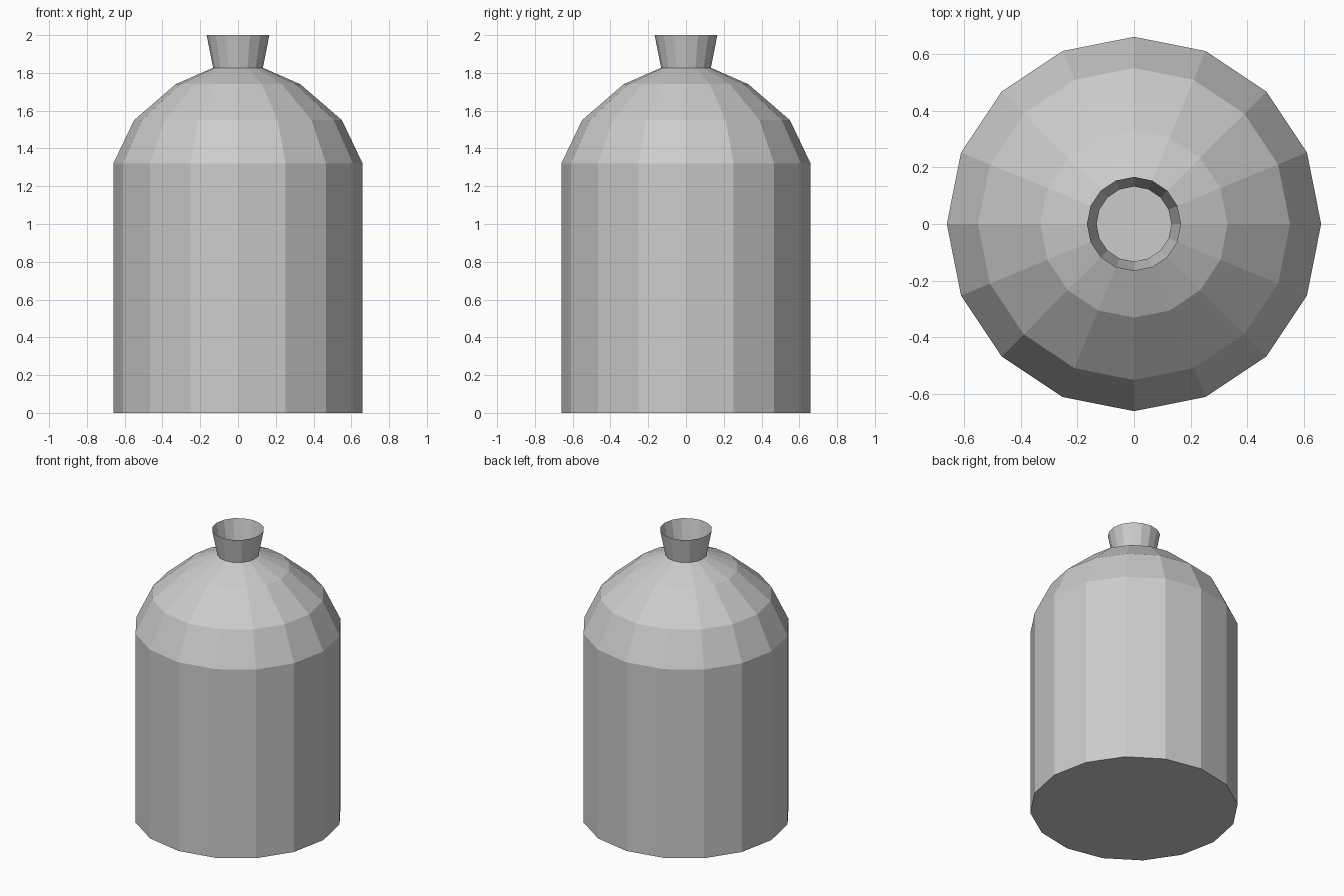
import bpy, bmesh
from math import cos, sin, tau

if "Cube" in bpy.data.objects:
    bpy.data.objects.remove(bpy.data.objects["Cube"])

SIDES = 16

# Bottle outline (radius, height): straight body, domed shoulder, flared open neck
PROFILE = [(0.66, 0.0), (0.66, 1.32), (0.55, 1.55), (0.33, 1.74),
           (0.132, 1.827), (0.166, 2.0)]


def lathe(name, profile, sides):
    """Turn a profile around z; close the bottom and leave the top open."""
    bm = bmesh.new()
    rings = [[bm.verts.new((r * cos(tau * i / sides), r * sin(tau * i / sides), z))
              for i in range(sides)] for r, z in profile]
    for low, high in zip(rings, rings[1:]):
        for i in range(sides):
            j = (i + 1) % sides
            bm.faces.new((low[i], low[j], high[j], high[i]))
    bm.faces.new(rings[0][::-1])
    mesh = bpy.data.meshes.new(name)
    bm.to_mesh(mesh)
    bm.free()
    obj = bpy.data.objects.new(name, mesh)
    bpy.context.collection.objects.link(obj)
    return obj


# Thin-walled bottle, flat shaded
lathe("bottle", PROFILE, SIDES)
